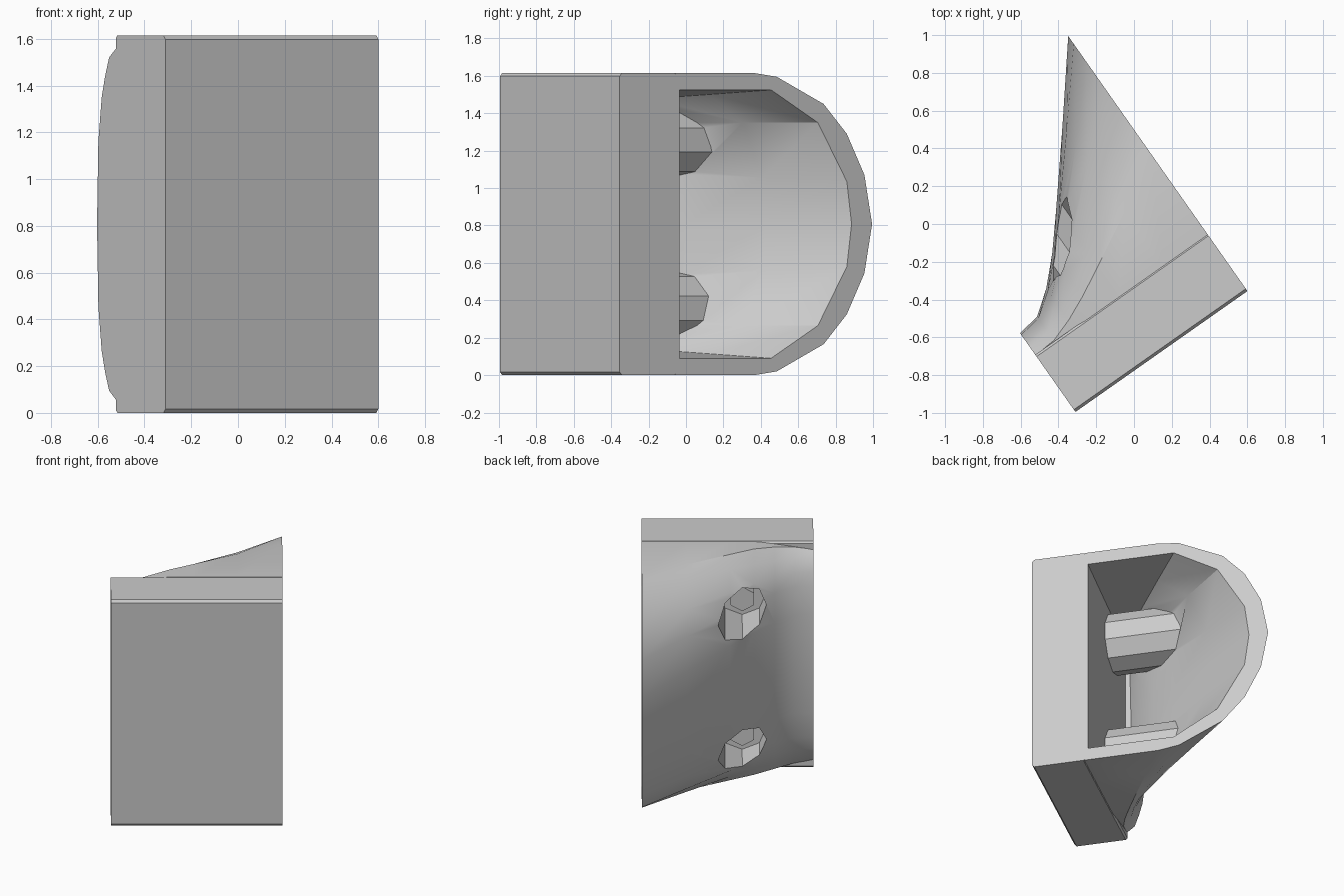
import bpy, bmesh, math
from mathutils import Matrix, Vector

cube = bpy.data.objects.get("Cube")
if cube:
    bpy.data.objects.remove(cube, do_unlink=True)

LENGTH, HEIGHT = 1.113, 1.615
MID = HEIGHT / 2
# Local frame: x along the slab, y out of its back, z up
PLACE = Matrix.Translation((-0.31, -0.995, 0)) @ Matrix.Rotation(math.radians(35.1), 4, 'Z')

grey = bpy.data.materials.new("plain_grey")
grey.use_nodes = True
grey.diffuse_color = (0.6, 0.6, 0.6, 1)
grey.node_tree.nodes["Principled BSDF"].inputs["Base Color"].default_value = (0.6, 0.6, 0.6, 1)


def finish(name, bm, helper=False):
    bmesh.ops.recalc_face_normals(bm, faces=bm.faces)
    mesh = bpy.data.meshes.new(name)
    bm.to_mesh(mesh)
    bm.free()
    mesh.materials.append(grey)
    obj = bpy.data.objects.new(name, mesh)
    obj.matrix_world = PLACE
    bpy.context.collection.objects.link(obj)
    if helper:
        obj.hide_render = True
        obj.hide_set(True)
    return obj


def loft(name, sections, helper=False):
    """Skin closed (u, [(v, z)...]) sections and cap both ends."""
    bm = bmesh.new()
    rings = [[bm.verts.new((u, v, z)) for v, z in pts] for u, pts in sections]
    n = len(rings[0])
    for a, b in zip(rings, rings[1:]):
        for i in range(n):
            j = (i + 1) % n
            bm.faces.new((a[i], a[j], b[j], b[i]))
    bm.faces.new(rings[0])
    bm.faces.new(rings[-1][::-1])
    return finish(name, bm, helper)


def pegs(name, radius, sides, start, end, spread, turn=0, helper=False):
    """A mirrored pair of prisms pointing out of the slab."""
    bm = bmesh.new()
    for side in (-1, 1):
        m = (Matrix.Translation((0.461, (start + end) / 2, MID + side * spread))
             @ Matrix.Rotation(math.pi / 2, 4, 'X') @ Matrix.Rotation(turn, 4, 'Z'))
        bmesh.ops.create_cone(bm, cap_ends=True, segments=sides, radius1=radius,
                              radius2=radius, depth=end - start, matrix=m)
    return finish(name, bm, helper)


def mirrored(half):
    return half + [(v, HEIGHT - z) for v, z in reversed(half[:-1])]


def blend(a, b, f):
    return [tuple(Vector(p).lerp(Vector(q), f)) for p, q in zip(a, b)]


def cut(target, cutter):
    mod = target.modifiers.new("cut", 'BOOLEAN')
    mod.operation = 'DIFFERENCE'
    mod.solver = 'EXACT'
    mod.object = cutter


# Mounting slab with chamfered long edges
slab_half = [(0, MID), (0, 1.598), (0.015, HEIGHT), (0.358, HEIGHT), (0.37, 1.603), (0.37, MID)]
slab = slab_half + [(v, HEIGHT - z) for v, z in reversed(slab_half[1:-1])]
loft("mounting_slab", [(0, slab), (LENGTH, slab)])

# Flared hood: shallow arc growing into a deep rounded mouth
small = [(0.365, 1.56), (0.367, 1.56), (0.42, 1.52), (0.45, 1.44), (0.475, 1.35), (0.5, 1.16), (0.51, MID)]
large = [(0.365, 1.615), (0.88, 1.615), (1.027, 1.595), (1.333, 1.45), (1.485, 1.29), (1.6, 1.07), (1.65, MID)]
growth = [(0, 0), (0.124, 0.017), (0.25, 0.1), (0.385, 0.22), (0.539, 0.38), (0.82, 0.68), (LENGTH, 1)]
sections = []
for u, f in growth:
    half = blend(small, large, f)
    top = 1.56 + 0.055 * min(1, u / 0.34)
    half[0], half[1] = (half[0][0], top), (half[1][0], top)
    sections.append((u, mirrored(half)))
hood = loft("flared_hood", sections)

# Cavity opening through the large end
inner_small = [(0.39, 1.45), (0.392, 1.45), (0.4, 1.35), (0.405, 1.1), (0.41, MID)]
inner_large = [(0.39, 1.525), (0.99, 1.525), (1.296, 1.35), (1.485, 1.035), (1.516, MID)]
inner = [(u, mirrored(blend(inner_small, inner_large, f))) for u, f in growth[1:]]
inner.append((LENGTH + 0.05, inner[-1][1]))
cavity = loft("cavity_cutter", inner, helper=True)

# Bolt bosses stay solid inside the cavity; pockets open to the back
bosses = pegs("boss_keeper", 0.21, 10, 0.3, 1.9, 0.45, helper=True)
cut(cavity, bosses)
pockets = pegs("pocket_cutter", 0.157, 8, 0.45, 1.9, 0.482, helper=True)
cut(hood, cavity)
cut(hood, pockets)

# Hex bolt heads on the pocket floors
pegs("hex_bolts", 0.087, 6, 0.44, 0.55, 0.482)

# Smooth the shallow creases of the hood, keep its real edges sharp
bpy.context.view_layer.update()
depsgraph = bpy.context.evaluated_depsgraph_get()
result = bpy.data.meshes.new_from_object(hood.evaluated_get(depsgraph))
hood.modifiers.clear()
hood.data = result
for helper in (cavity, bosses, pockets):
    bpy.data.objects.remove(helper, do_unlink=True)
bpy.ops.object.select_all(action='DESELECT')
hood.select_set(True)
bpy.context.view_layer.objects.active = hood
bpy.ops.object.shade_smooth_by_angle(angle=math.radians(30))
